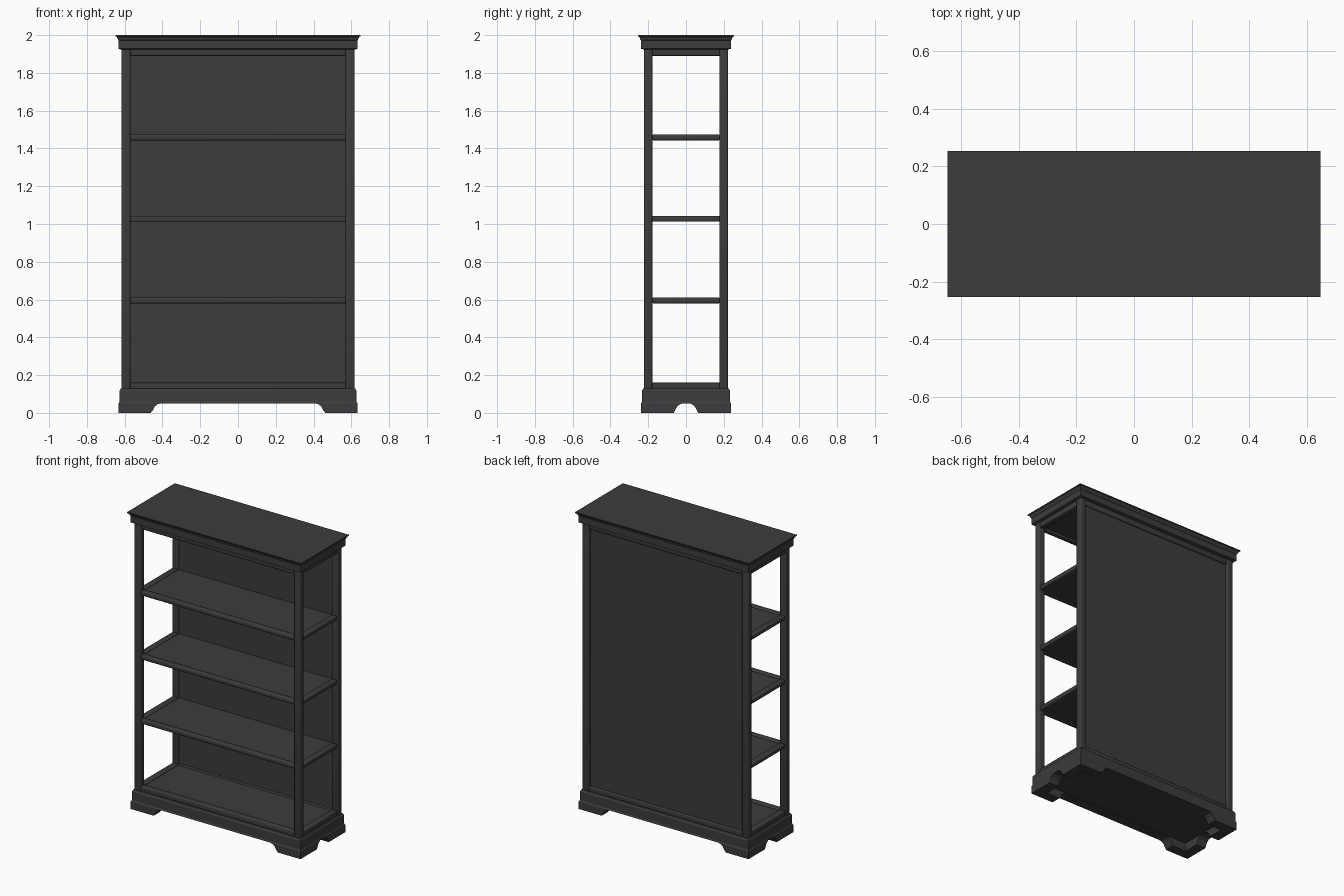
import bpy, bmesh, math
from mathutils import Vector

if "Cube" in bpy.data.objects:
    bpy.data.objects.remove(bpy.data.objects["Cube"])

mat = bpy.data.materials.new("dark_wood")
mat.diffuse_color = (0.045, 0.045, 0.045, 1)
mat.use_nodes = True
mat.node_tree.nodes["Principled BSDF"].inputs["Base Color"].default_value = mat.diffuse_color


def make(name, bm):
    bmesh.ops.recalc_face_normals(bm, faces=bm.faces)
    me = bpy.data.meshes.new(name)
    bm.to_mesh(me)
    bm.free()
    ob = bpy.data.objects.new(name, me)
    bpy.context.collection.objects.link(ob)
    me.materials.append(mat)
    return ob


def activate(ob):
    bpy.ops.object.select_all(action='DESELECT')
    ob.select_set(True)
    bpy.context.view_layer.objects.active = ob


def box(name, lo, hi, bevel=0.0):
    bm = bmesh.new()
    bmesh.ops.create_cube(bm, size=1)
    lo, hi = Vector(lo), Vector(hi)
    for v in bm.verts:
        v.co = (lo + hi) / 2 + Vector(a * b for a, b in zip(v.co, hi - lo))
    if bevel:
        bmesh.ops.bevel(bm, geom=bm.edges[:], offset=bevel, segments=3,
                        profile=0.5, affect='EDGES')
    ob = make(name, bm)
    if bevel:
        activate(ob)
        bpy.ops.object.shade_smooth_by_angle(angle=math.radians(40))
    return ob


def loft(name, rings, hollow=False):
    """Stack of rectangles (half x, half y, z); hollow closes it as a frame."""
    bm = bmesh.new()
    loops = [[bm.verts.new((sx * x, sy * y, z)) for sx, sy in
              ((-1, -1), (1, -1), (1, 1), (-1, 1))] for x, y, z in rings]
    pairs = list(zip(loops, loops[1:]))
    if hollow:
        pairs.append((loops[-1], loops[0]))
    else:
        bm.faces.new(loops[0])
        bm.faces.new(loops[-1])
    for a, b in pairs:
        for i in range(4):
            j = (i + 1) % 4
            bm.faces.new((a[i], a[j], b[j], b[i]))
    return make(name, bm)


def arch(name, half, axis):
    """Prism with an arched profile, mirrored about the centre, along an axis."""
    pts = half + [(-u, z) for u, z in reversed(half)]
    bm = bmesh.new()
    vs = [bm.verts.new((u, -1, z) if axis == 'Y' else (-1, u, z)) for u, z in pts]
    f = bm.faces.new(vs)
    ext = bmesh.ops.extrude_face_region(bm, geom=[f])
    d = Vector((0, 2, 0)) if axis == 'Y' else Vector((2, 0, 0))
    bmesh.ops.translate(bm, vec=d, verts=[v for v in ext['geom'] if isinstance(v, bmesh.types.BMVert)])
    ob = make(name, bm)
    ob.hide_render = True
    return ob


# Plinth frame with bracket feet
plinth = loft("plinth", [(0.632, 0.238, 0), (0.632, 0.238, 0.05), (0.627, 0.233, 0.06),
                         (0.627, 0.233, 0.118), (0.620, 0.226, 0.13),
                         (0.56, 0.17, 0.13), (0.56, 0.17, 0)], hollow=True)
cuts = [arch("arch_cut_long", [(0.463, -0.05), (0.461, 0.002), (0.45, 0.015), (0.44, 0.034),
                               (0.426, 0.046), (0.405, 0.051)], 'Y'),
        arch("arch_cut_short", [(0.064, -0.05), (0.063, 0.002), (0.056, 0.017), (0.046, 0.035),
                                (0.03, 0.047), (0.012, 0.051)], 'X')]
activate(plinth)
for c in cuts:
    m = plinth.modifiers.new("arch", 'BOOLEAN')
    m.operation, m.solver, m.object = 'DIFFERENCE', 'EXACT', c
    bpy.ops.object.modifier_apply(modifier=m.name)
    bpy.data.objects.remove(c)

# Corner posts
for sx, nx in ((-1, "left"), (1, "right")):
    for sy, ny in ((-1, "front"), (1, "back")):
        xs, ys = sorted((sx * 0.57, sx * 0.618)), sorted((sy * 0.178, sy * 0.222))
        box(f"post_{ny}_{nx}", (xs[0], ys[0], 0.12), (xs[1], ys[1], 1.94), 0.008)


def rails(name, z0, z1, bevel, back=True):
    """Rails between the posts on the front, sides and optionally back."""
    box(name + "_front", (-0.575, -0.216, z0), (0.575, -0.178, z1), bevel)
    if back:
        box(name + "_back", (-0.575, 0.178, z0), (0.575, 0.216, z1), bevel)
    for s, n in ((-1, "_left"), (1, "_right")):
        xs = sorted((s * 0.57, s * 0.612))
        box(name + n, (xs[0], -0.182, z0), (xs[1], 0.182, z1), bevel)


rails("bottom_rail", 0.12, 0.16, 0.006)
rails("top_rail", 1.89, 1.94, 0.006)

# Shelves: rounded rails with a slightly sunken panel
for i, z in enumerate((0.58, 1.012, 1.443)):
    rails(f"shelf_{i + 1}_rail", z, z + 0.03, 0.008, back=False)
    box(f"shelf_{i + 1}_panel", (-0.573, -0.182, z + 0.004), (0.573, 0.19, z + 0.023))

# Floor, ceiling and back panels
box("floor_panel", (-0.573, -0.182, 0.055), (0.573, 0.182, 0.152))
box("ceiling_panel", (-0.573, -0.182, 1.9), (0.573, 0.182, 1.94))
box("back_panel", (-0.573, 0.188, 0.14), (0.573, 0.204, 1.91))

# Crown moulding
loft("crown", [(0.620, 0.224, 1.924), (0.632, 0.238, 1.928), (0.632, 0.238, 1.972),
               (0.636, 0.242, 1.976), (0.638, 0.244, 1.984), (0.643, 0.249, 1.991),
               (0.648, 0.254, 1.993), (0.648, 0.254, 2.0)])
